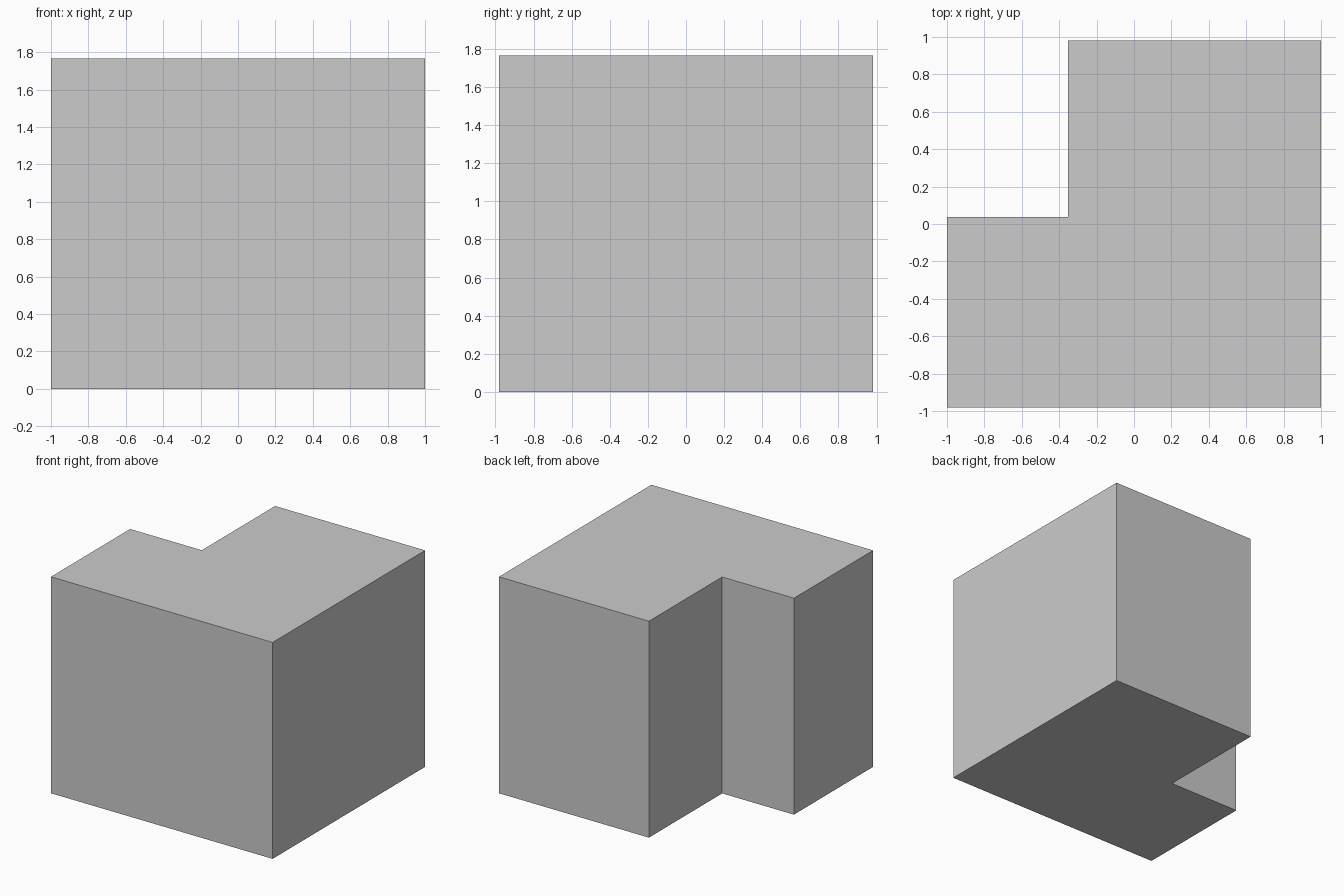
import bpy, bmesh

if "Cube" in bpy.data.objects:
    bpy.data.objects.remove(bpy.data.objects["Cube"])

HEIGHT = 1.765

# L-shaped footprint, counter-clockwise seen from above
footprint = [(-1, -0.982), (1, -0.982), (1, 0.982),
             (-0.353, 0.982), (-0.353, 0.038), (-1, 0.038)]

# Solid block: footprint face extruded upward
bm = bmesh.new()
base = bm.faces.new([bm.verts.new((x, y, 0)) for x, y in footprint])
result = bmesh.ops.extrude_face_region(bm, geom=[base], use_keep_orig=True)
top_verts = [g for g in result["geom"] if isinstance(g, bmesh.types.BMVert)]
bmesh.ops.translate(bm, verts=top_verts, vec=(0, 0, HEIGHT))
bmesh.ops.recalc_face_normals(bm, faces=bm.faces)

mesh = bpy.data.meshes.new("l_shaped_block")
bm.to_mesh(mesh)
bm.free()
block = bpy.data.objects.new("l_shaped_block", mesh)
bpy.context.collection.objects.link(block)
